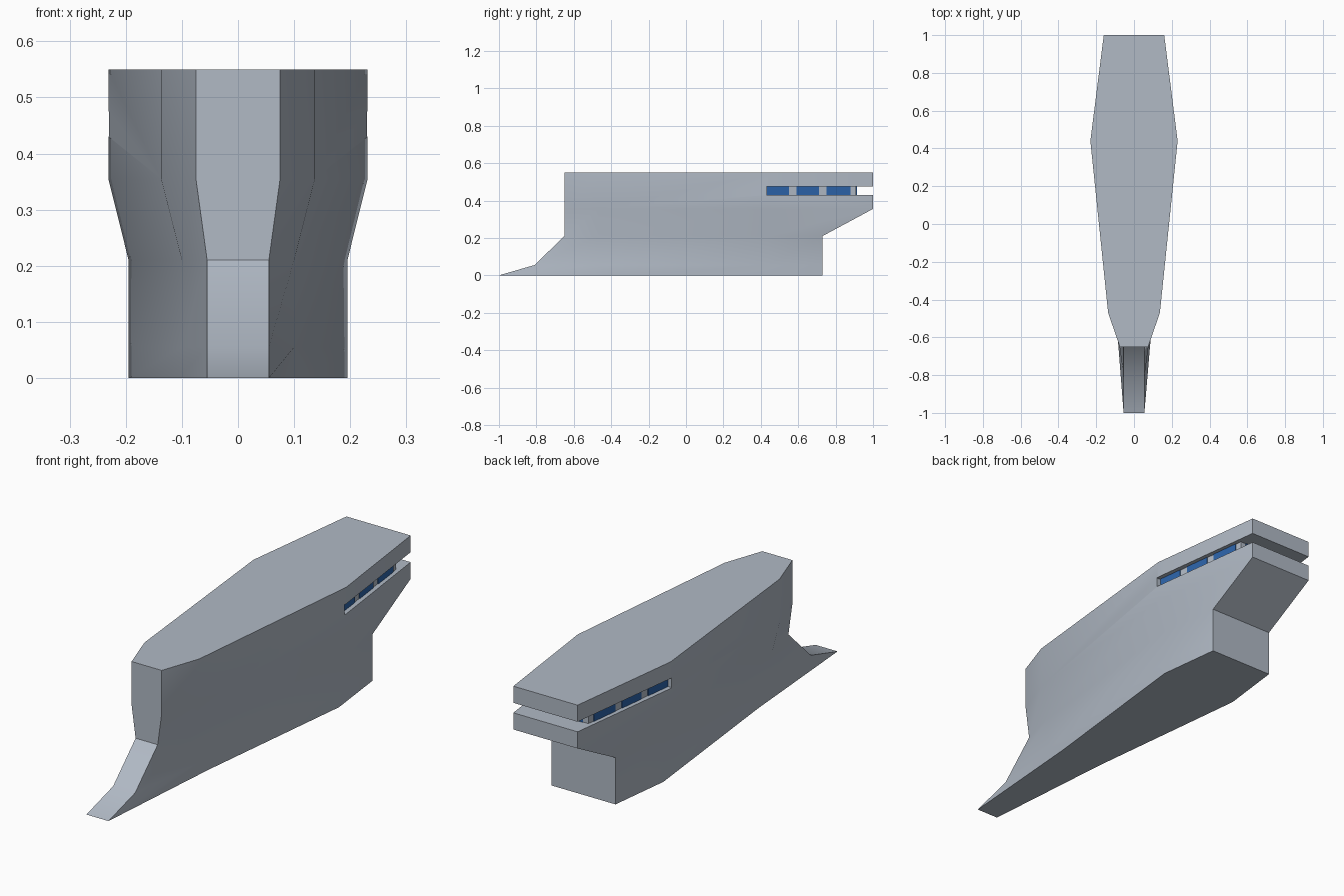
import bpy
import bmesh
import math
from mathutils import Vector

if "Cube" in bpy.data.objects:
    bpy.data.objects.remove(bpy.data.objects["Cube"], do_unlink=True)


def make_material(name, color):
    mat = bpy.data.materials.new(name)
    mat.use_nodes = True
    mat.diffuse_color = (*color, 1)
    mat.node_tree.nodes["Principled BSDF"].inputs["Base Color"].default_value = (*color, 1)
    return mat


HULL = make_material("hull grey", (0.44, 0.49, 0.56))
GLASS = make_material("window blue", (0.025, 0.125, 0.40))


def loft(name, rings, mat):
    """Skin a stack of closed rings and cap both ends."""
    bm = bmesh.new()
    rows = [[bm.verts.new(p) for p in ring] for ring in rings]
    n = len(rows[0])
    for low, high in zip(rows, rows[1:]):
        for i in range(n):
            j = (i + 1) % n
            bm.faces.new((low[i], low[j], high[j], high[i]))
    bm.faces.new(rows[0][::-1])
    bm.faces.new(rows[-1])
    bmesh.ops.recalc_face_normals(bm, faces=bm.faces)
    mesh = bpy.data.meshes.new(name)
    bm.to_mesh(mesh)
    bm.free()
    mesh.materials.append(mat)
    obj = bpy.data.objects.new(name, mesh)
    bpy.context.collection.objects.link(obj)
    return obj


def prism(name, plan, z0, z1, mat):
    return loft(name, [[(x, y, z) for x, y in plan] for z in (z0, z1)], mat)


# Hull half-outlines by height: bow, shoulder, widest point, stern
levels = [
    (0.0,   [(0.055, -1.0), (0.105, -0.36), (0.195, 0.44), (0.16, 0.73)]),
    (0.055, [(0.055, -0.81), (0.10, -0.47), (0.195, 0.44), (0.16, 0.73)]),
    (0.21,  [(0.055, -0.65), (0.10, -0.47), (0.195, 0.44), (0.16, 0.73)]),
    (0.355, [(0.075, -0.65), (0.137, -0.47), (0.231, 0.44), (0.16, 1.0)]),
    (0.55,  [(0.075, -0.65), (0.137, -0.47), (0.231, 0.44), (0.16, 1.0)]),
]
rings = [[(x, y, z) for x, y in half] + [(-x, y, z) for x, y in reversed(half)]
         for z, half in levels]
hull = loft("hull", rings, HULL)

# Recessed gallery slot wrapping around the stern
Z0, Z1 = 0.43, 0.475
FRONT, BACK = Vector((0.209, 0.43)), Vector((0.151, 0.91))
half = [(0.3, 1.1), (0.3, FRONT.y), tuple(FRONT), tuple(BACK)]
plan = half + [(-x, y) for x, y in reversed(half)]
cutter = prism("slot_cutter", plan, Z0, Z1, HULL)
cutter.hide_render = True

cut = hull.modifiers.new("slot", "BOOLEAN")
cut.operation = "DIFFERENCE"
cut.solver = "EXACT"
cut.object = cutter
bpy.ops.object.select_all(action="DESELECT")
hull.select_set(True)
bpy.context.view_layer.objects.active = hull
bpy.ops.object.modifier_apply(modifier=cut.name)
bpy.data.objects.remove(cutter, do_unlink=True)
bpy.ops.object.shade_smooth_by_angle(angle=math.radians(30))


def window(name, a, b, out):
    """Thin glass plate standing on the gallery wall from a to b."""
    a, b, out = Vector(a), Vector(b), Vector(out) * 0.003
    prism(name, [a - out, b - out, b + out, a + out], Z0, Z1, GLASS)


# Gallery windows: three on each side, two across the stern
for side, label in ((1, "left"), (-1, "right")):
    for i, (y0, y1) in enumerate([(0.432, 0.55), (0.59, 0.71), (0.75, 0.88)]):
        ends = [FRONT.lerp(BACK, (y - FRONT.y) / (BACK.y - FRONT.y)) for y in (y0, y1)]
        a, b = [(side * p.x, p.y) for p in ends]
        window(f"{label}_window_{i + 1}", a, b, (side, 0))
    window(f"{label}_stern_window", (side * 0.02, BACK.y), (side * 0.125, BACK.y), (0, 1))
